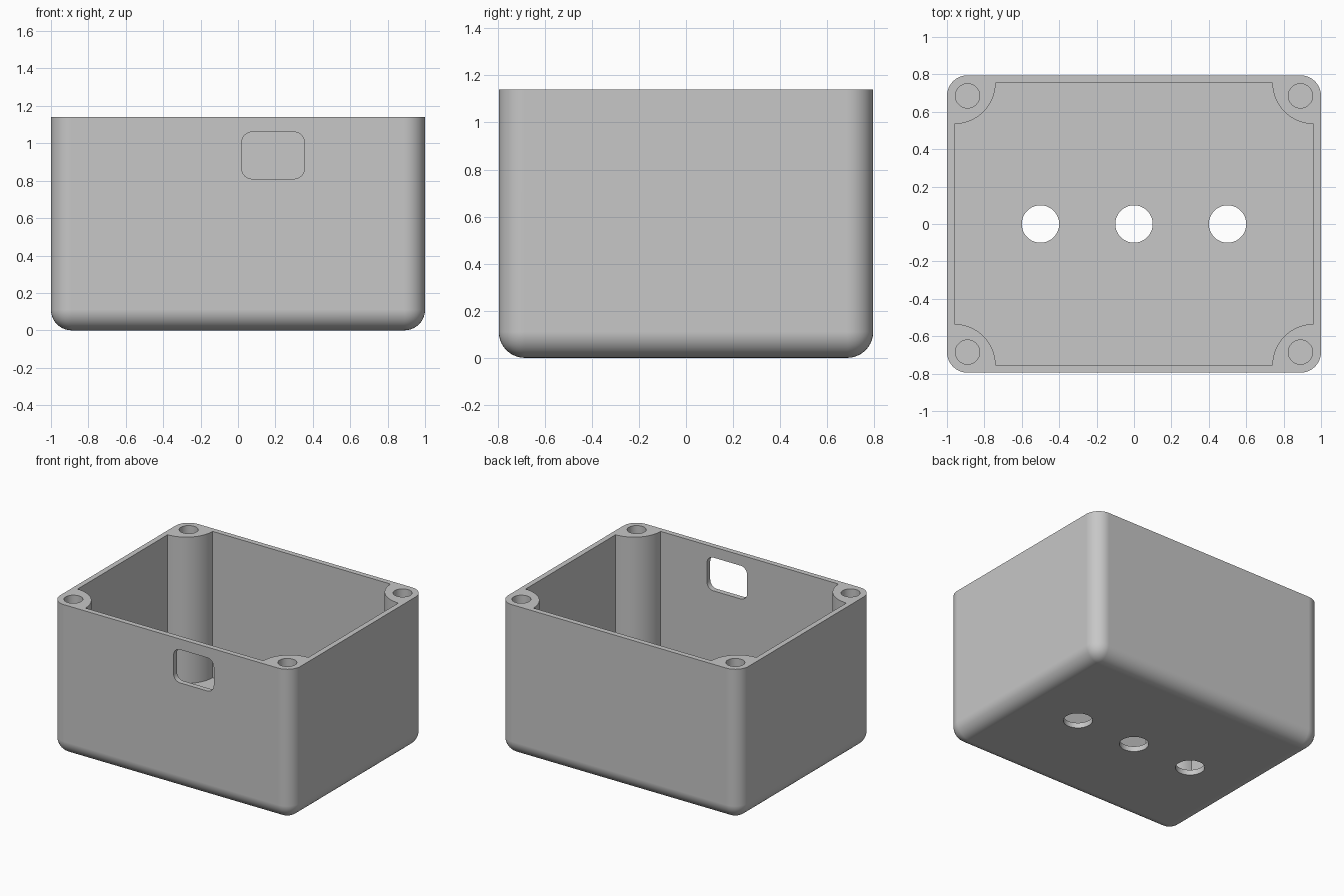
import bpy, bmesh, math
from mathutils import Matrix

if "Cube" in bpy.data.objects:
    bpy.data.objects.remove(bpy.data.objects["Cube"])

HX, HY, H = 1.0, 0.795, 1.14      # half width, half depth, height
WALL, R = 0.04, 0.11              # wall thickness, outer fillet radius
IX, IY = HX - WALL, HY - WALL     # inner half sizes
POST_R, SCREW_R, SCREW_DEPTH = 0.22, 0.065, 0.5

grey = bpy.data.materials.new("grey plastic")
grey.diffuse_color = (0.57, 0.57, 0.57, 1)
grey.use_nodes = True
grey.node_tree.nodes["Principled BSDF"].inputs["Base Color"].default_value = grey.diffuse_color


def arc(cx, cy, r, a0, a1, n):
    return [(cx + r * math.cos(math.radians(a0 + (a1 - a0) * i / n)),
             cy + r * math.sin(math.radians(a0 + (a1 - a0) * i / n))) for i in range(n + 1)]


def new_object(name, bm):
    bmesh.ops.recalc_face_normals(bm, faces=bm.faces)
    mesh = bpy.data.meshes.new(name)
    bm.to_mesh(mesh)
    bm.free()
    mesh.materials.append(grey)
    ob = bpy.data.objects.new(name, mesh)
    bpy.context.collection.objects.link(ob)
    return ob


def prism(name, outline, z0, z1, matrix=Matrix()):
    bm = bmesh.new()
    face = bm.faces.new([bm.verts.new((x, y, z0)) for x, y in outline])
    top = bmesh.ops.extrude_face_region(bm, geom=[face])["geom"]
    bmesh.ops.translate(bm, vec=(0, 0, z1 - z0),
                        verts=[v for v in top if isinstance(v, bmesh.types.BMVert)])
    bm.transform(matrix)
    return new_object(name, bm)


# Outer body: block with rounded vertical and bottom edges
bm = bmesh.new()
bmesh.ops.create_cube(bm, size=1)
bmesh.ops.transform(bm, verts=bm.verts,
                    matrix=Matrix.Translation((0, 0, H / 2)) @ Matrix.Diagonal((2 * HX, 2 * HY, H, 1)))
soft = [e for e in bm.edges if min(v.co.z for v in e.verts) < 0.01]
bmesh.ops.bevel(bm, geom=soft, offset=R, offset_type='OFFSET', segments=10,
                profile=0.5, affect='EDGES', clamp_overlap=True)
box = new_object("enclosure_box", bm)

# Cavity outline leaves a quarter-round screw post in each corner
cavity = []
for sx, sy, a in ((1, 1, 270), (-1, 1, 360), (-1, -1, 90), (1, -1, 180)):
    cavity += arc(sx * IX, sy * IY, POST_R, a, a - 90, 16)
cutters = [prism("cavity_cutter", cavity, WALL, H + 0.2)]

# Screw holes in the posts
for sx in (-1, 1):
    for sy in (-1, 1):
        ring = arc(sx * (HX - R), sy * (HY - R), SCREW_R, 0, 360, 32)[:-1]
        cutters.append(prism("screw_hole_cutter", ring, H - SCREW_DEPTH, H + 0.2))

# Three round holes through the floor
for x in (-0.5, 0, 0.5):
    cutters.append(prism("floor_hole_cutter", arc(x, 0, 0.1, 0, 360, 48)[:-1], -0.2, 0.3))

# Rounded window through the front wall
x0, x1, z0, z1, r = 0.02, 0.355, 0.81, 1.06, 0.055
window = (arc(x1 - r, z1 - r, r, 0, 90, 8) + arc(x0 + r, z1 - r, r, 90, 180, 8)
          + arc(x0 + r, z0 + r, r, 180, 270, 8) + arc(x1 - r, z0 + r, r, 270, 360, 8))
cutters.append(prism("window_cutter", window, HY - 0.2, HY + 0.2,
                     Matrix.Rotation(math.pi / 2, 4, 'X')))

# Cut everything out of the body
bpy.context.view_layer.objects.active = box
box.select_set(True)
for cutter in cutters:
    mod = box.modifiers.new("cut", 'BOOLEAN')
    mod.operation, mod.solver, mod.object = 'DIFFERENCE', 'EXACT', cutter
    bpy.ops.object.modifier_apply(modifier=mod.name)
    bpy.data.objects.remove(cutter)

# Smooth fillets, flat walls, crisp rims
bpy.ops.object.shade_smooth_by_angle(angle=math.radians(30))
flat = box.modifiers.new("flat walls", 'WEIGHTED_NORMAL')
flat.keep_sharp = True
